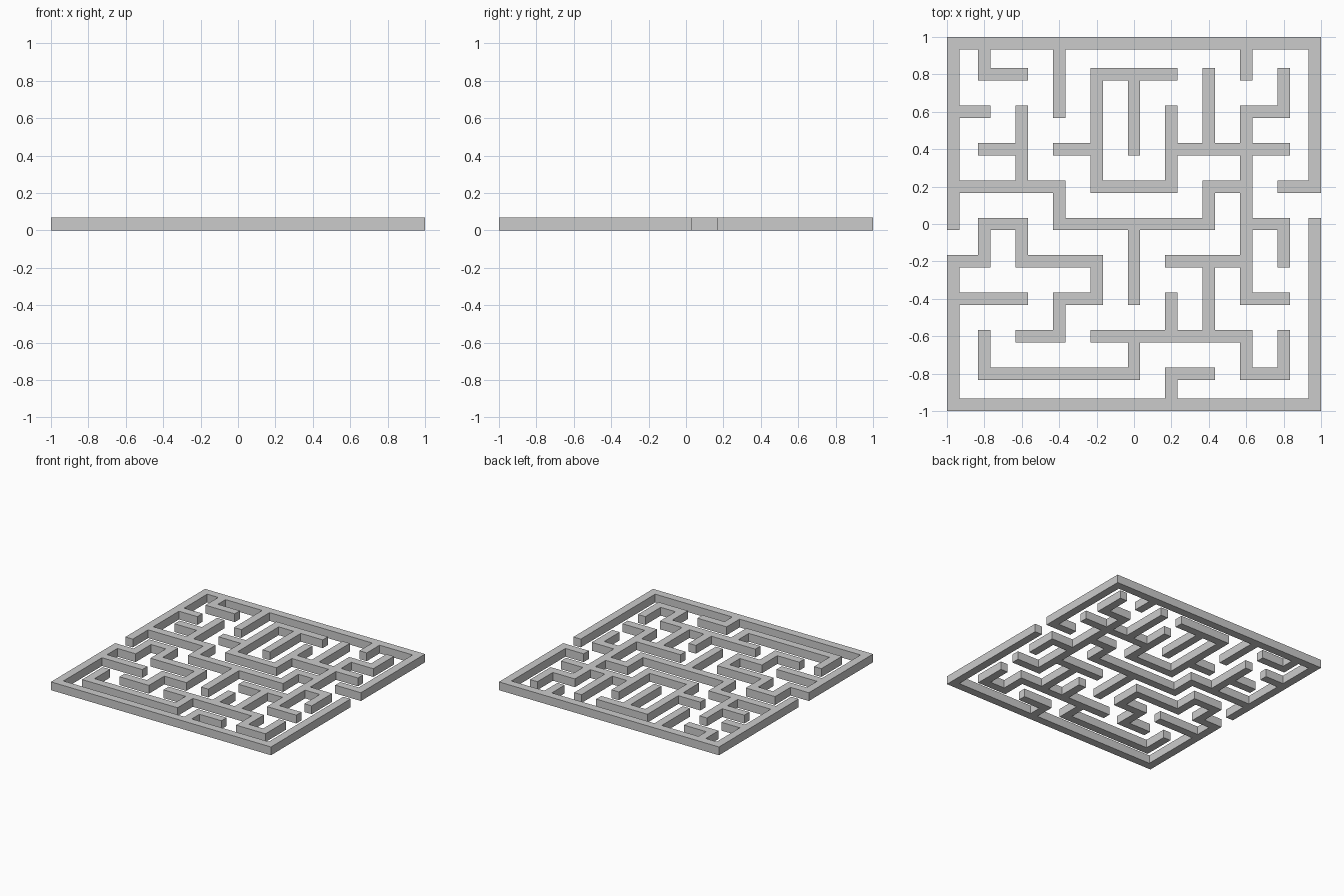
import bpy, bmesh

if "Cube" in bpy.data.objects:
    bpy.data.objects.remove(bpy.data.objects["Cube"])

HALF = 1 / 30      # half wall thickness
HEIGHT = 0.068
PITCH = 0.2

# Wall runs on an 11 x 11 node grid (-5..5), as corner-to-corner paths
PATHS = [
    # outer frame with an opening on each side
    "-5,0 -5,5 5,5 5,1 4,1", "5,0 5,-5 -5,-5 -5,-1",
    # upper left
    "-4,5 -4,4 -3,4", "-2,5 -2,3", "-5,3 -4,3", "-3,3 -3,1", "-4,2 -3,2",
    # middle band
    "-5,1 -2,1 -2,0 2,0 2,1 3,1", "0,0 0,-2",
    # upper centre
    "-2,2 -1,2", "1,4 -1,4 -1,1 1,1 1,3", "0,4 0,2",
    # right
    "3,5 3,4", "2,4 2,2", "1,2 4,2", "4,4 4,3 3,3 3,-2 4,-2", "3,0 4,0 4,-1",
    # lower left
    "-5,-1 -4,-1 -4,0 -3,0 -3,-1 -1,-1 -1,-2 -2,-2 -2,-3 -3,-3", "-5,-2 -3,-2",
    # lower right
    "1,-1 3,-1", "2,-1 2,-3", "1,-2 1,-3", "-1,-3 3,-3 3,-4 4,-4 4,-3",
    # bottom
    "0,-3 0,-4 -4,-4 -4,-3", "1,-5 1,-4 2,-4",
]

# Grid lines: two edges per node, outer nodes pulled in flush with the border
lines = []
for k in range(-5, 6):
    c = max(-1 + HALF, min(1 - HALF, k * PITCH))
    lines += [c - HALF, c + HALF]

# Mark every cell (even = node, odd = span) that the runs cover
cells = set()
for path in PATHS:
    nodes = [tuple(2 * (int(v) + 5) for v in p.split(",")) for p in path.split()]
    for (x0, y0), (x1, y1) in zip(nodes, nodes[1:]):
        for x in range(min(x0, x1), max(x0, x1) + 1):
            for y in range(min(y0, y1), max(y0, y1) + 1):
                cells.add((x, y))

# Flat plan of the walls, extruded up into one clean solid
bm = bmesh.new()
verts = {}


def vert(i, j):
    if (i, j) not in verts:
        verts[i, j] = bm.verts.new((lines[i], lines[j], 0))
    return verts[i, j]


for x, y in sorted(cells):
    bm.faces.new([vert(x, y), vert(x + 1, y), vert(x + 1, y + 1), vert(x, y + 1)])
base = bm.faces[:]
top = bmesh.ops.extrude_face_region(bm, geom=base, use_keep_orig=True)
bmesh.ops.translate(bm, vec=(0, 0, HEIGHT),
                    verts=[g for g in top["geom"] if isinstance(g, bmesh.types.BMVert)])
bmesh.ops.recalc_face_normals(bm, faces=bm.faces)

mesh = bpy.data.meshes.new("maze_walls")
bm.to_mesh(mesh)
bm.free()
bpy.context.collection.objects.link(bpy.data.objects.new("maze_walls", mesh))
